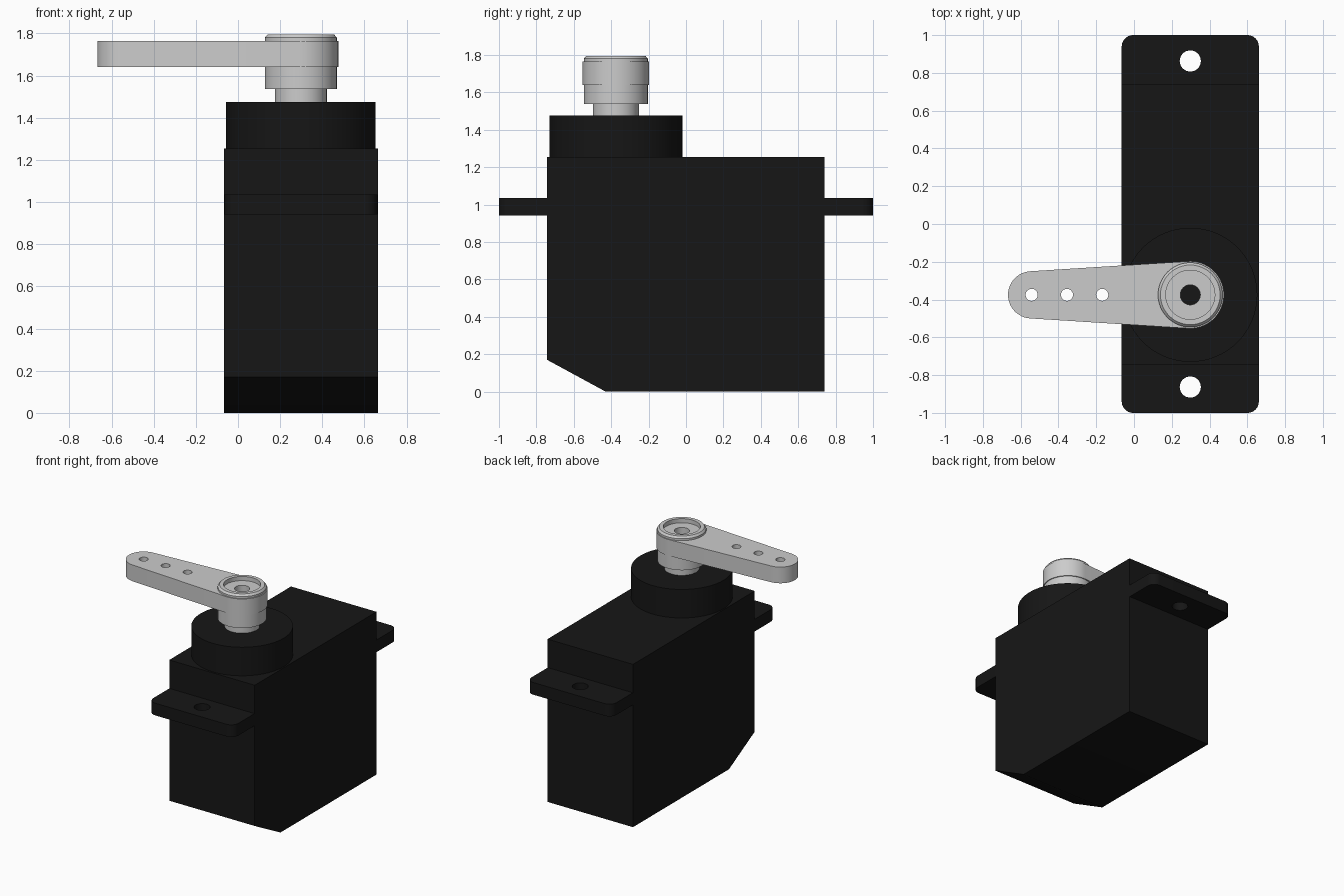
import bpy, bmesh
from math import sin, cos, pi, asin
from mathutils import Matrix

if "Cube" in bpy.data.objects:
    bpy.data.objects.remove(bpy.data.objects["Cube"])

AX, AY = 0.298, -0.375          # output shaft axis

black = bpy.data.materials.new("black_plastic")
black.diffuse_color = (0.008, 0.008, 0.008, 1)
black.use_nodes = True
black.node_tree.nodes["Principled BSDF"].inputs["Base Color"].default_value = black.diffuse_color


def arc(cx, cy, r, a0, a1, n):
    return [(cx + r * cos(a0 + (a1 - a0) * i / n), cy + r * sin(a0 + (a1 - a0) * i / n))
            for i in range(n + 1)]


def circle(cx, cy, r, n=32):
    return arc(cx, cy, r, 0, 2 * pi, n)[:-1]


def finish(ob, mat):
    bm = bmesh.new()
    bm.from_mesh(ob.data)
    bmesh.ops.remove_doubles(bm, verts=bm.verts, dist=1e-4)
    bmesh.ops.recalc_face_normals(bm, faces=bm.faces)
    bm.to_mesh(ob.data)
    bm.free()
    ob.data.materials.clear()
    if mat:
        ob.data.materials.append(mat)
    bpy.ops.object.select_all(action='DESELECT')
    ob.select_set(True)
    bpy.context.view_layer.objects.active = ob
    bpy.ops.object.shade_smooth_by_angle(angle=0.5)
    return ob


def prism(name, loops, lo, hi, mat=None, frame=Matrix()):
    """Extrude an outline (first loop) with holes (other loops) from lo to hi."""
    cu = bpy.data.curves.new(name, 'CURVE')
    cu.dimensions, cu.fill_mode, cu.extrude = '2D', 'BOTH', (hi - lo) / 2
    for pts in loops:
        sp = cu.splines.new('POLY')
        sp.points.add(len(pts) - 1)
        for p, (x, y) in zip(sp.points, pts):
            p.co = (x, y, 0, 1)
        sp.use_cyclic_u = True
    tmp = bpy.data.objects.new(name + "_curve", cu)
    bpy.context.collection.objects.link(tmp)
    bpy.context.view_layer.update()
    me = bpy.data.meshes.new_from_object(tmp.evaluated_get(bpy.context.evaluated_depsgraph_get()))
    bpy.data.objects.remove(tmp)
    me.transform(frame @ Matrix.Translation((0, 0, (lo + hi) / 2)))
    ob = bpy.data.objects.new(name, me)
    bpy.context.collection.objects.link(ob)
    return finish(ob, mat)


def lathe(name, profile, n=48):
    """Spin a closed (radius, z) profile around the shaft axis."""
    bm = bmesh.new()
    vs = [bm.verts.new((AX + r, AY, z)) for r, z in profile]
    es = [bm.edges.new((a, b)) for a, b in zip(vs, vs[1:] + vs[:1])]
    bmesh.ops.spin(bm, geom=vs + es, cent=(AX, AY, 0), axis=(0, 0, 1), angle=2 * pi, steps=n)
    me = bpy.data.meshes.new(name)
    bm.to_mesh(me)
    bm.free()
    ob = bpy.data.objects.new(name, me)
    bpy.context.collection.objects.link(ob)
    return finish(ob, None)


# Case: side profile with the cut-off lower corner, extruded across x
side = Matrix(((0, 0, 1, 0), (1, 0, 0, 0), (0, 1, 0, 0), (0, 0, 0, 1)))
prism("case", [[(-0.43, 0), (0.74, 0), (0.74, 1.255), (-0.743, 1.255), (-0.743, 0.17)]],
      -0.066, 0.663, black, side)

# Mounting flange with rounded corners and two screw holes
w, h, r = 0.363, 1.0, 0.06
outline = []
for i, (sx, sy) in enumerate(((1, 1), (-1, 1), (-1, -1), (1, -1))):
    outline += arc(AX + sx * (w - r), sy * (h - r), r, i * pi / 2, (i + 1) * pi / 2, 8)
prism("mounting_flange", [outline] + [circle(AX, s * 0.863, 0.056) for s in (1, -1)],
      0.942, 1.036, black)

# Round gearbox boss
prism("gearbox_boss", [circle(AX, AY, 0.355, 64)], 1.2, 1.475, black)

# Output shaft and hub with counterbored screw hole
lathe("output_shaft", [(0.053, 1.475), (0.123, 1.475), (0.123, 1.54), (0.053, 1.54)])
lathe("horn_hub", [(0.053, 1.537), (0.171, 1.537), (0.171, 1.78), (0.158, 1.795),
                   (0.13, 1.795), (0.13, 1.763), (0.053, 1.763)])

# Tapered horn arm with three linkage holes
R, r, tip = 0.178, 0.125, -0.542
a = pi / 2 + asin((R - r) / (AX - tip))
arm = arc(AX, AY, R, -a, a, 40) + arc(tip, AY, r, a, 2 * pi - a, 24)
prism("horn_arm", [arm, circle(AX, AY, 0.15, 48)] +
      [circle(x, AY, 0.032, 24) for x in (-0.542, -0.355, -0.168)], 1.64, 1.765)
